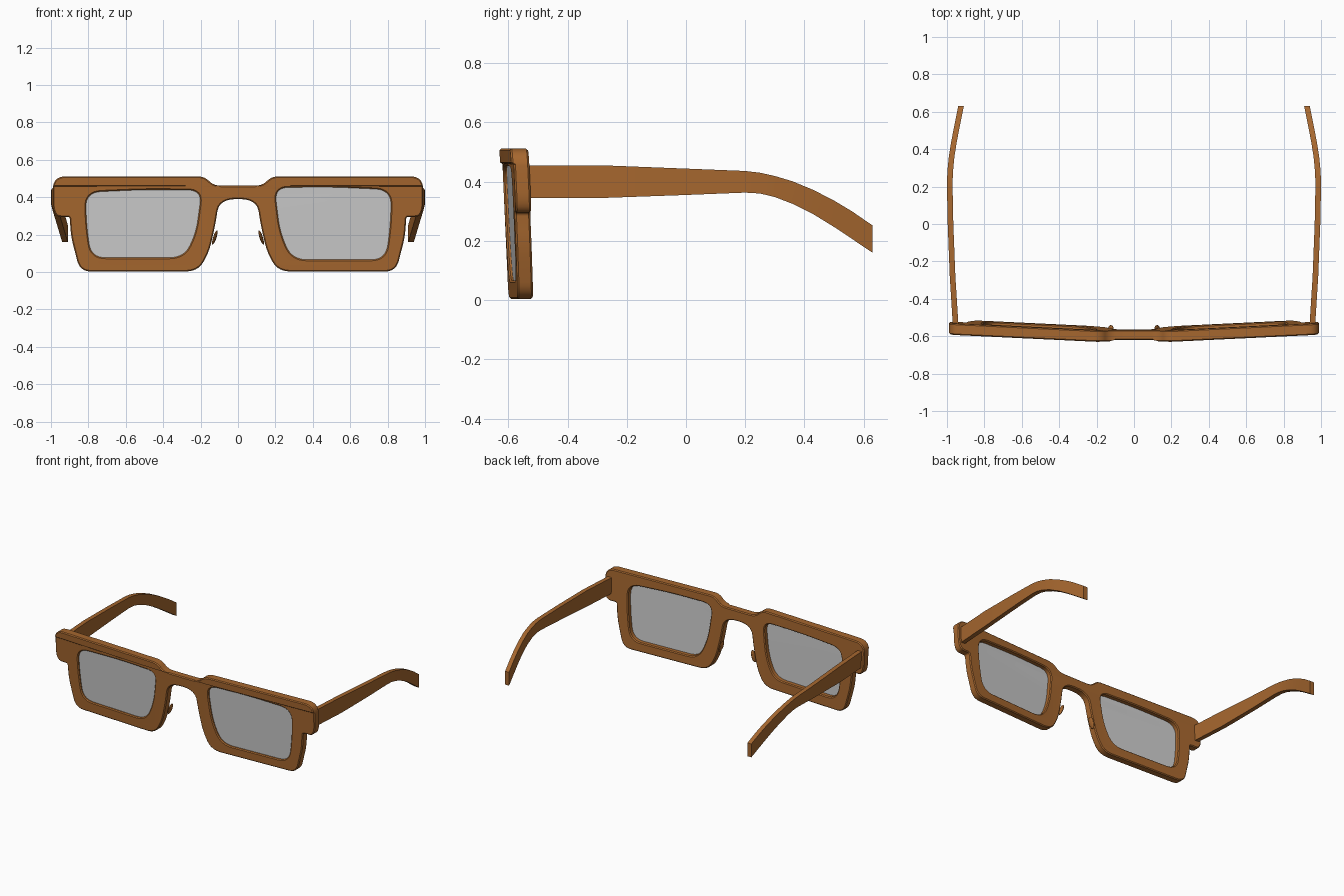
import bpy, bmesh
from math import radians
from mathutils import Vector, Matrix

cube = bpy.data.objects.get("Cube")
if cube:
    bpy.data.objects.remove(cube)


def material(name, rgb):
    m = bpy.data.materials.new(name)
    m.use_nodes = True
    m.diffuse_color = (*rgb, 1)
    m.node_tree.nodes["Principled BSDF"].inputs["Base Color"].default_value = (*rgb, 1)
    return m


BROWN = material("warm brown", (0.38, 0.135, 0.028))
GREY = material("lens grey", (0.6, 0.6, 0.6))


def finish(name, bm, mat):
    bmesh.ops.recalc_face_normals(bm, faces=bm.faces[:])
    me = bpy.data.meshes.new(name)
    bm.to_mesh(me)
    bm.free()
    me.materials.clear()
    me.materials.append(mat)
    me.shade_smooth()
    me.set_sharp_from_angle(angle=radians(30))
    ob = bpy.data.objects.new(name, me)
    bpy.context.collection.objects.link(ob)
    return ob


def rounded(corners, steps=8):
    """Closed outline with each (x, z, radius) corner softened."""
    out = []
    for i, (x, z, r) in enumerate(corners):
        p = Vector((x, z))
        a = Vector(corners[i - 1][:2]) - p
        b = Vector(corners[(i + 1) % len(corners)][:2]) - p
        s = p + a.normalized() * min(r, a.length * 0.48)
        e = p + b.normalized() * min(r, b.length * 0.48)
        for k in range(steps + 1):
            t = k / steps
            out.append(s * (1 - t) ** 2 + p * 2 * t * (1 - t) + e * t * t)
    return out


def front_y(x, z):
    """Wrap and tilt of the front surface."""
    return -0.622 + 0.048 * max(0, abs(x) - 0.2) + 0.045 * (0.51 - z)


def plate(name, outlines, depth, thick, bevel, mat, brow=0):
    """Filled outline with holes, extruded and wrapped to the front surface."""
    cu = bpy.data.curves.new(name + "_outline", "CURVE")
    cu.dimensions = "2D"
    cu.fill_mode = "BOTH"
    cu.extrude = thick / 2 - bevel
    cu.bevel_depth = bevel
    cu.bevel_resolution = 0
    cu.offset = -bevel
    for pts in outlines:
        sp = cu.splines.new("POLY")
        sp.points.add(len(pts) - 1)
        for q, p in zip(sp.points, pts):
            q.co = (p.x, p.y, 0, 1)
        sp.use_cyclic_u = True
    tmp = bpy.data.objects.new(name + "_outline", cu)
    bpy.context.collection.objects.link(tmp)
    bpy.context.view_layer.update()
    me = bpy.data.meshes.new_from_object(tmp.evaluated_get(bpy.context.evaluated_depsgraph_get()))
    bm = bmesh.new()
    bm.from_mesh(me)
    bpy.data.objects.remove(tmp)
    bpy.data.meshes.remove(me)
    bmesh.ops.remove_doubles(bm, verts=bm.verts[:], dist=0.0002)
    cuts = [((x, 0, 0), (1, 0, 0)) for x in (-0.2, 0.2)]
    if brow:
        cuts += [((0, z, 0), (0, 1, 0)) for z in (0.458, 0.464)]
    for co, no in cuts:
        bmesh.ops.bisect_plane(bm, geom=bm.verts[:] + bm.edges[:] + bm.faces[:],
                               plane_co=co, plane_no=no, dist=0.00001)
    for v in bm.verts:
        x, z, d = v.co
        ledge = brow if d > 0 and z > 0.4635 else 0
        v.co = (x, front_y(x, z) + depth + thick / 2 - d - ledge, z)
    return finish(name, bm, mat)


# Front frame: right-hand half outline, mirrored
half = [(0.13, 0.462, 0.04), (0.18, 0.512, 0.04), (0.99, 0.512, 0.07),
        (0.99, 0.295, 0.08), (0.9, 0.295, 0.012), (0.893, 0.19, 0.05),
        (0.845, 0.003, 0.06), (0.215, 0.003, 0.07), (0.155, 0.105, 0.06),
        (0.122, 0.25, 0.05), (0.1, 0.39, 0.09)]
outline = rounded(half + [(-x, z, r) for x, z, r in reversed(half)])

# Lens openings, the right one very slightly shallower
opening = [(0.195, 0.452, 0.075), (0.5, 0.455, 0.1), (0.82, 0.44, 0.085),
           (0.815, 0.25, 0.1), (0.79, 0.066, 0.08), (0.29, 0.066, 0.08),
           (0.225, 0.21, 0.08)]
left_hole = rounded(opening)
right_hole = [Vector((-p.x * 0.994, 0.077 + (p.y - 0.066) * 0.935)) for p in left_hole]

plate("front_frame", [outline, left_hole, right_hole], 0, 0.053, 0.006, BROWN, brow=0.008)


def grown(pts, amount=0.006):
    """Push an outline outward so the lens seats in the rim."""
    c = sum(pts, Vector((0, 0))) / len(pts)
    return [p + (p - c).normalized() * amount for p in pts]


plate("left_lens", [grown(left_hole)], 0.013, 0.008, 0, GREY)
plate("right_lens", [grown(right_hole)], 0.013, 0.008, 0, GREY)

# Temple arm stations: y, centre x, bottom z, top z
stations = [(-0.55, 0.953, 0.345, 0.455), (-0.28, 0.97, 0.345, 0.455),
            (0.0, 0.981, 0.355, 0.444), (0.2, 0.985, 0.363, 0.436),
            (0.25, 0.984, 0.36, 0.43), (0.3, 0.981, 0.348, 0.419),
            (0.36, 0.975, 0.325, 0.401), (0.43, 0.964, 0.29, 0.372),
            (0.5, 0.951, 0.247, 0.336), (0.56, 0.939, 0.207, 0.3),
            (0.63, 0.925, 0.16, 0.252)]


def arm(name, side):
    bm = bmesh.new()
    rings = []
    w = 0.015
    for y, x, lo, hi in stations:
        rings.append([bm.verts.new((side * (x + dx), y, z))
                      for dx, z in ((-w, lo), (w, lo), (w, hi), (-w, hi))])
    for a, b in zip(rings, rings[1:]):
        for i in range(4):
            j = (i + 1) % 4
            bm.faces.new((a[i], a[j], b[j], b[i]))
    bm.faces.new(rings[0])
    bm.faces.new(rings[-1])
    bmesh.ops.recalc_face_normals(bm, faces=bm.faces[:])
    finish(name, bm, BROWN)


def nose_pad(name, side):
    bm = bmesh.new()
    m = (Matrix.Translation((side * 0.124, -0.562, 0.185))
         @ Matrix.Rotation(radians(-18 * side), 4, "Y")
         @ Matrix.Diagonal((0.009, 0.022, 0.04, 1)))
    bmesh.ops.create_uvsphere(bm, u_segments=16, v_segments=10, radius=1, matrix=m)
    finish(name, bm, BROWN)


for label, side in (("left", 1), ("right", -1)):
    arm(label + "_arm", side)
    nose_pad(label + "_nose_pad", side)
